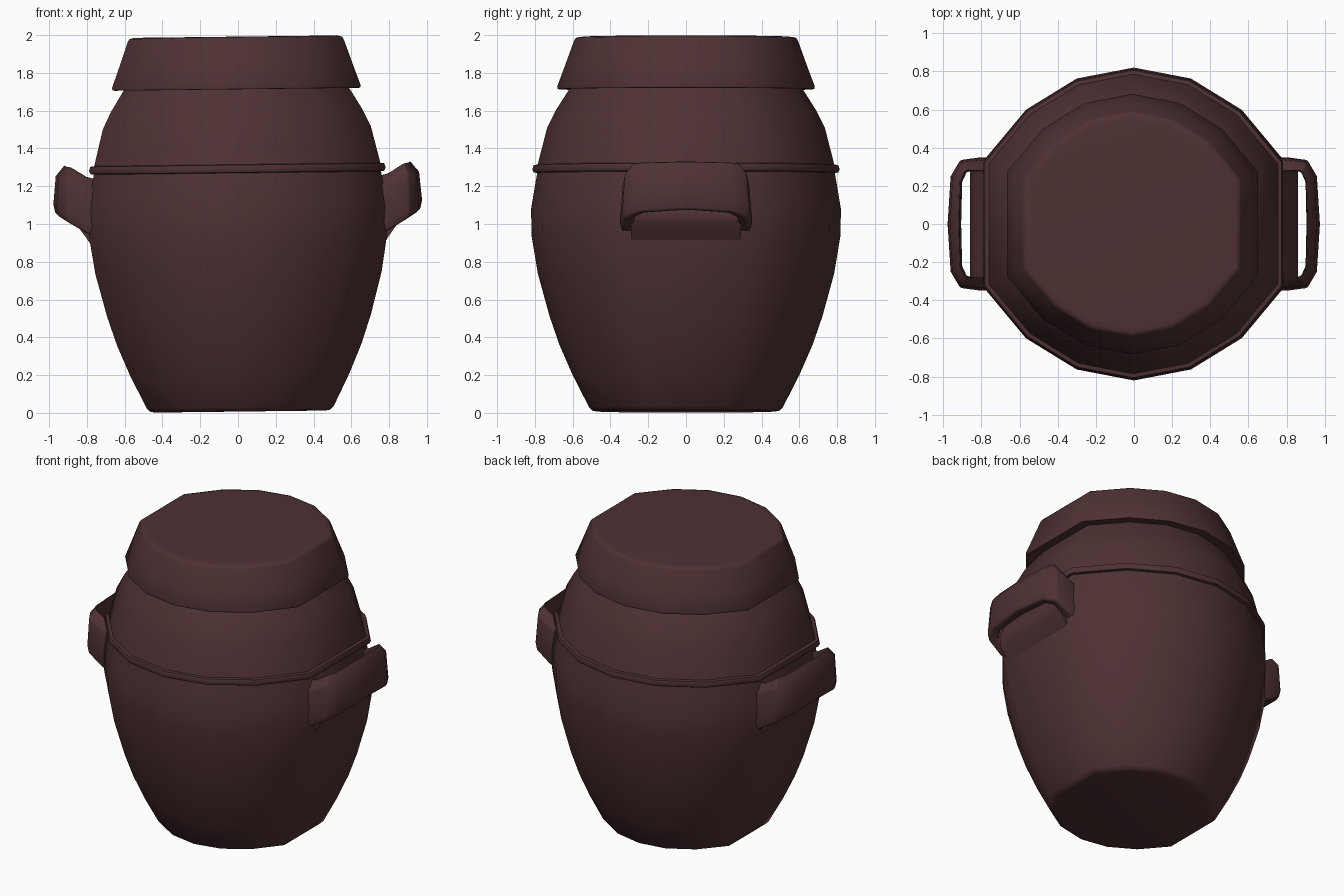
import bpy, bmesh, math
from mathutils import Matrix, Vector

if "Cube" in bpy.data.objects:
    bpy.data.objects.remove(bpy.data.objects["Cube"])

clay = bpy.data.materials.new("dark brown glaze")
clay.diffuse_color = (0.078, 0.031, 0.033, 1)
clay.use_nodes = True
clay.node_tree.nodes["Principled BSDF"].inputs["Base Color"].default_value = clay.diffuse_color

# whole jar leans very slightly towards -x
LEAN = (Matrix.Translation((0, 0, 1)) @ Matrix.Rotation(-0.012, 4, 'Y')
        @ Matrix.Translation((0, 0, -1)))

# 14-sided outline with flat left and right sides
Q = [(0.965, 0.40), (0.69, 0.73), (0.365, 0.93)]
RING = (Q + [(0, 1)] + [(-x, y) for x, y in reversed(Q)]
        + [(-x, -y) for x, y in Q] + [(0, -1)] + [(x, -y) for x, y in reversed(Q)])


def finish(name, bm, angle, bevel=0):
    bmesh.ops.recalc_face_normals(bm, faces=bm.faces)
    bm.transform(LEAN)
    me = bpy.data.meshes.new(name)
    bm.to_mesh(me)
    bm.free()
    me.materials.append(clay)
    ob = bpy.data.objects.new(name, me)
    bpy.context.collection.objects.link(ob)
    if bevel:
        m = ob.modifiers.new("soft edges", 'BEVEL')
        m.width, m.segments, m.limit_method = bevel, 2, 'ANGLE'
        m.angle_limit = math.radians(35)
    bpy.ops.object.select_all(action='DESELECT')
    ob.select_set(True)
    bpy.context.view_layer.objects.active = ob
    bpy.ops.object.shade_smooth_by_angle(angle=math.radians(angle))
    return ob


def loft(bm, loops):
    rings = [[bm.verts.new(p) for p in loop] for loop in loops]
    n = len(rings[0])
    for a, b in zip(rings, rings[1:]):
        for i in range(n):
            j = (i + 1) % n
            bm.faces.new((a[i], a[j], b[j], b[i]))
    bm.faces.new(rings[0])
    bm.faces.new(rings[-1])


def vessel(name, profile):
    bm = bmesh.new()
    loft(bm, [[(x * r, y * r, z) for x, y in RING] for r, z in profile])
    return finish(name, bm, 50)


# jar body with raised band
vessel("jar_body", [(0.47, 0.007), (0.495, 0.012), (0.513, 0.03), (0.60, 0.20), (0.67, 0.36),
                    (0.722, 0.51), (0.785, 0.74), (0.818, 0.94), (0.82, 1.08), (0.80, 1.20),
                    (0.788, 1.27), (0.806, 1.273), (0.814, 1.29), (0.806, 1.312), (0.785, 1.315),
                    (0.735, 1.51), (0.69, 1.60), (0.627, 1.70), (0.60, 1.74)])

# lid with overhanging rim
vessel("lid", [(0.60, 1.725), (0.665, 1.713), (0.679, 1.714), (0.682, 1.728), (0.64, 1.84),
               (0.592, 1.972), (0.583, 1.985), (0.565, 1.99), (0.54, 1.992)])

# handle strap stations: inner xy, outer xy, bottom z, top z
HALF = [((0.73, 0.26), (0.73, 0.345), 0.93, 1.245),
        ((0.80, 0.27), (0.80, 0.35), 0.96, 1.265),
        ((0.875, 0.275), (0.91, 0.335), 1.02, 1.315),
        ((0.90, 0.22), (0.96, 0.25), 1.05, 1.32)]
STATIONS = (HALF + [((0.905, 0), (0.976, 0), 1.065, 1.325)]
            + [((a[0], -a[1]), (b[0], -b[1]), lo, hi) for a, b, lo, hi in reversed(HALF)])
SECTION = [(0, 0, 0.0), (0.85, 0, 0.0), (1, 0, 0.05), (0.8, 1, -0.06), (0.1, 1, 0.0)]

for side, label in ((1, "right"), (-1, "left")):
    bm = bmesh.new()
    loops = []
    for a, b, lo, hi in STATIONS:
        a, b = Vector(a), Vector(b)
        loop = []
        for t, top, dz in SECTION:
            p = a.lerp(b, t)
            loop.append((side * p.x, p.y, (hi if top else lo) + dz))
        loops.append(loop)
    loft(bm, loops)
    finish(label + "_handle", bm, 60, 0.01)

    # swelling of the wall behind the handle
    bm = bmesh.new()
    wedge = [(0.74, 0.84), (0.80, 0.93), (0.85, 1.0), (0.86, 1.04), (0.83, 1.12), (0.74, 1.25)]
    loft(bm, [[(side * x, y, z) for x, z in wedge] for y in (-0.29, 0, 0.29)])
    finish(label + "_handle_base", bm, 50)
